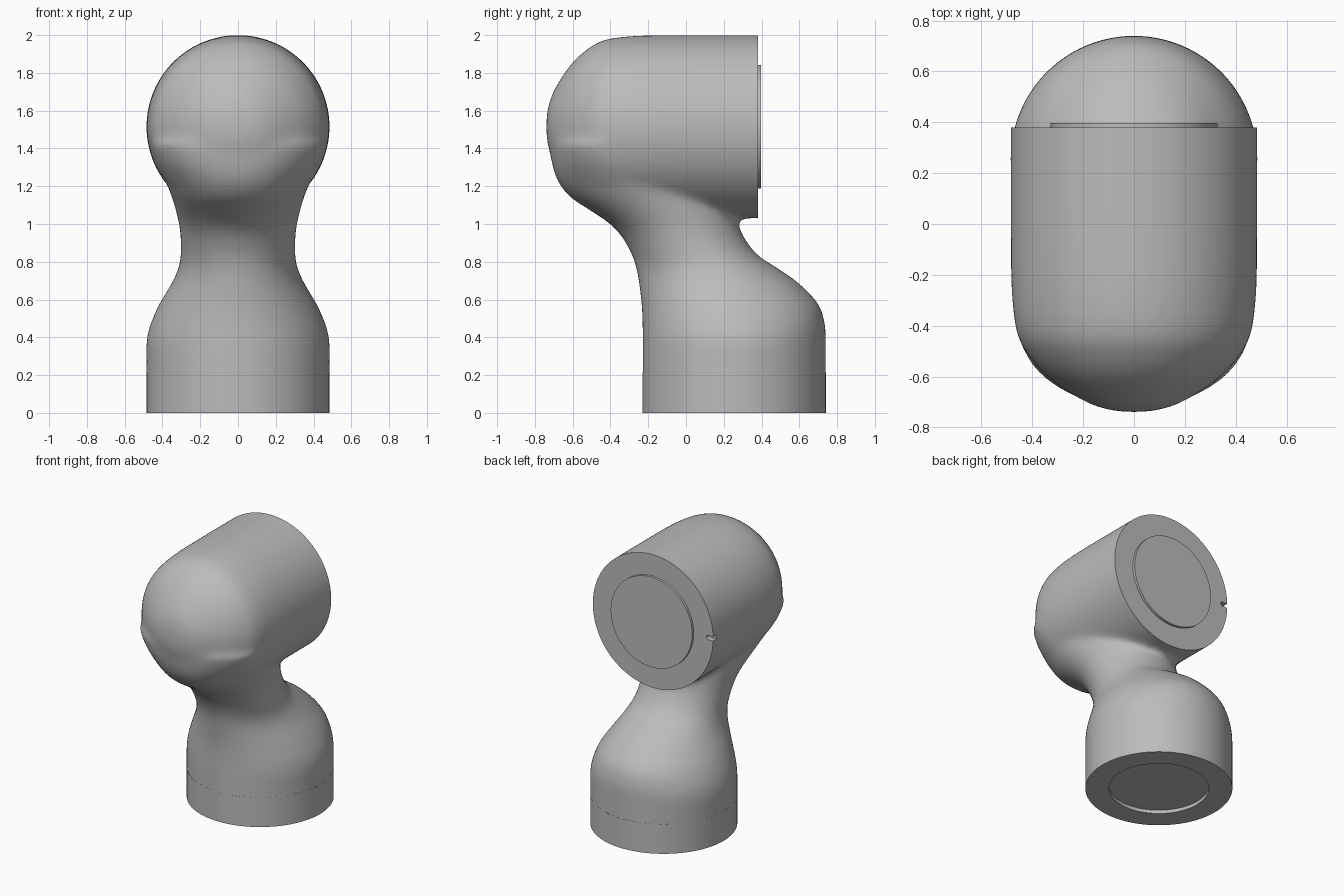
import bpy, bmesh, math
from mathutils import Vector, Matrix

cube = bpy.data.objects.get("Cube")
if cube:
    bpy.data.objects.remove(cube)

RADIUS = 0.485   # housing radius
AXIS_Y = 0.255   # vertical axis of the base
AXIS_Z = 1.515   # height of the horizontal housing axis
BACK_Y = 0.38    # flat back of the housing

grey = bpy.data.materials.new("cast grey")
grey.use_nodes = True
colour = (0.5, 0.5, 0.5, 1)
grey.diffuse_color = colour
grey.node_tree.nodes["Principled BSDF"].inputs["Base Color"].default_value = colour


def add_object(name, bm):
    """Turn a bmesh into a linked, coloured object."""
    bmesh.ops.recalc_face_normals(bm, faces=bm.faces)
    mesh = bpy.data.meshes.new(name)
    bm.to_mesh(mesh)
    bm.free()
    mesh.materials.append(grey)
    ob = bpy.data.objects.new(name, mesh)
    bpy.context.collection.objects.link(ob)
    return ob


def shade(ob, degrees=35):
    ob.data.shade_smooth()
    ob.data.set_sharp_from_angle(angle=math.radians(degrees))


def curve_through(points, steps=5):
    """Smooth curve through the points."""
    p = [Vector(q) for q in points]
    p = [p[0]] + p + [p[-1]]
    out = []
    for a, b, c, d in zip(p, p[1:], p[2:], p[3:]):
        for i in range(steps):
            t = i / steps
            out.append(b + 0.5 * t * (c - a + t * (2 * a - 5 * b + 4 * c - d
                                                   + t * (3 * (b - c) + d - a))))
    return out + [p[-1]]


def loft(bm, rings, matrix=Matrix(), sides=96):
    """Skin elliptical rings (centre y, half x, half y, z) and cap both ends."""
    loops = []
    for cy, rx, ry, z in rings:
        loops.append([bm.verts.new(matrix @ Vector((
            rx * math.cos(math.tau * i / sides),
            cy + ry * math.sin(math.tau * i / sides), z))) for i in range(sides)])
    for a, b in zip(loops, loops[1:]):
        for i in range(sides):
            j = (i + 1) % sides
            bm.faces.new((a[i], a[j], b[j], b[i]))
    bm.faces.new(loops[0])
    bm.faces.new(loops[-1])


def round_rings(profile):
    return [(0, r, r, z) for r, z in profile]


def box(name, low, high):
    bm = bmesh.new()
    bmesh.ops.create_cube(bm, size=1)
    low, high = Vector(low), Vector(high)
    for v in bm.verts:
        v.co = (low + high) / 2 + v.co * (high - low)
    return add_object(name, bm)


def bake(ob):
    """Apply all modifiers."""
    graph = bpy.context.evaluated_depsgraph_get()
    mesh = bpy.data.meshes.new_from_object(ob.evaluated_get(graph))
    ob.modifiers.clear()
    ob.data = mesh


def cut(ob, cutter):
    mod = ob.modifiers.new("cut", "BOOLEAN")
    mod.operation, mod.solver, mod.object = "DIFFERENCE", "EXACT", cutter
    bake(ob)
    bpy.data.objects.remove(cutter)


# Matrix laying a lathe on its side, its z running towards the front
lying = Matrix.Translation((0, 0, AXIS_Z)) @ Matrix.Rotation(math.pi / 2, 4, "X")

# Body: base and neck rings as (z, front y, back y, half width)
neck = [(0.1, -0.23, 0.74, 0.485), (0.25, -0.23, 0.74, 0.485),
        (0.37, -0.23, 0.74, 0.485), (0.46, -0.23, 0.737, 0.467),
        (0.57, -0.235, 0.705, 0.42), (0.68, -0.248, 0.605, 0.355),
        (0.76, -0.262, 0.495, 0.318), (0.82, -0.28, 0.4, 0.305),
        (0.88, -0.308, 0.34, 0.303), (0.95, -0.353, 0.297, 0.306),
        (1.01, -0.415, 0.272, 0.315), (1.08, -0.52, 0.255, 0.332),
        (1.14, -0.61, 0.22, 0.35), (1.22, -0.675, 0.13, 0.38),
        (1.32, -0.71, 0.0, 0.43), (1.43, -0.725, -0.1, 0.46)]
bm = bmesh.new()
loft(bm, [((f + b) / 2, w, (b - f) / 2, z)
          for z, f, b, w in curve_through([Vector(n) for n in neck])])

# Body: domed horizontal housing as (radius, distance to the front)
dome = [(RADIUS, 0), (0.482, 0.25), (0.463, 0.42), (0.42, 0.51), (0.335, 0.605),
        (0.2, 0.695), (0.1, 0.731), (0.005, 0.741)]
profile = [Vector((RADIUS, -0.5))] + curve_through(dome)
loft(bm, round_rings(profile), lying)
body = add_object("elbow_body", bm)

# Fuse and soften the joint
mod = body.modifiers.new("fuse", "REMESH")
mod.mode, mod.voxel_size = "VOXEL", 0.015
mod = body.modifiers.new("soften", "SMOOTH")
mod.factor, mod.iterations = 0.5, 30
bake(body)

# Crisp flat ends
cut(body, box("back_cutter", (-1, BACK_Y, 0.95), (1, 1, 2.5)))
cut(body, box("bottom_cutter", (-1, -1, -0.5), (1, 1, 0.215)))

# Small round-ended alignment slot in the rim of the back face
bm = bmesh.new()
bmesh.ops.create_cone(bm, cap_ends=True, segments=24, radius1=0.016,
                      radius2=0.016, depth=0.08)
for v in bm.verts:
    if v.co.x < -0.001:
        v.co.x -= 0.08
bm.transform(Matrix.Translation((-0.445, BACK_Y, 0)) @ lying)
cut(body, add_object("slot_cutter", bm))
body.data.materials.clear()
body.data.materials.append(grey)
shade(body)

# Base ring with a shallow recess underneath
bm = bmesh.new()
loft(bm, round_rings([(0.33, 0.025), (0.33, 0), (RADIUS, 0), (RADIUS, 0.215)]),
     Matrix.Translation((0, AXIS_Y, 0)))
shade(add_object("base_ring", bm))

# Raised round cover on the back face
bm = bmesh.new()
loft(bm, round_rings([(0.328, -0.398), (0.328, -0.37)]), lying)
shade(add_object("back_cover", bm))
